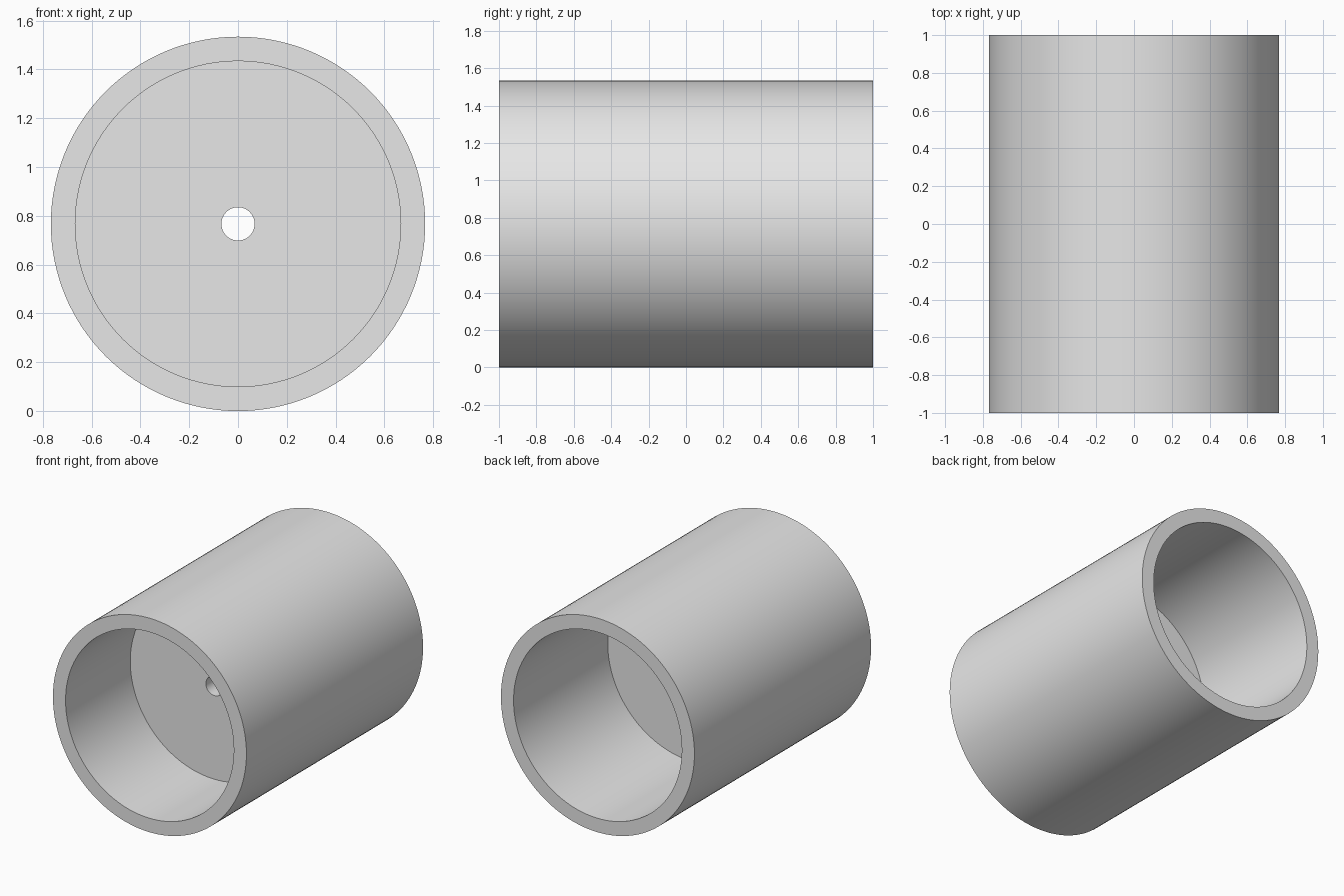
import bpy
import bmesh
from math import radians, tau
from mathutils import Vector

cube = bpy.data.objects.get("Cube")
if cube:
    bpy.data.objects.remove(cube, do_unlink=True)

OUTER, INNER, HOLE = 0.767, 0.667, 0.068   # radii
FRONT, BACK = -1.0, 1.0                    # open ends
WALL_FRONT, WALL_BACK = -0.267, -0.067     # inner partition wall
SIDES = 128

grey = bpy.data.materials.new("plain grey")
grey.use_nodes = True
grey.diffuse_color = (0.8, 0.8, 0.8, 1)
grey.node_tree.nodes["Principled BSDF"].inputs["Base Color"].default_value = (0.8, 0.8, 0.8, 1)

# Closed section (radius, y): tube wall, partition and its central hole
section = [
    (OUTER, FRONT), (OUTER, BACK),
    (INNER, BACK), (INNER, WALL_BACK),
    (HOLE, WALL_BACK), (HOLE, WALL_FRONT),
    (INNER, WALL_FRONT), (INNER, FRONT),
]

# Turn the section around the tube's axis
bm = bmesh.new()
verts = [bm.verts.new((r, y, 0)) for r, y in section]
edges = [bm.edges.new((a, b)) for a, b in zip(verts, verts[1:] + verts[:1])]
bmesh.ops.spin(bm, geom=verts + edges, cent=Vector(), axis=Vector((0, 1, 0)),
               angle=tau, steps=SIDES, use_merge=False)
bmesh.ops.remove_doubles(bm, verts=bm.verts[:], dist=0.0005)
bmesh.ops.recalc_face_normals(bm, faces=bm.faces[:])

mesh = bpy.data.meshes.new("partitioned_tube")
bm.to_mesh(mesh)
bm.free()
mesh.materials.append(grey)
tube = bpy.data.objects.new("partitioned_tube", mesh)
tube.location.z = OUTER
bpy.context.collection.objects.link(tube)

# Smooth round walls, crisp rims
bpy.ops.object.select_all(action="DESELECT")
tube.select_set(True)
bpy.context.view_layer.objects.active = tube
bpy.ops.object.shade_smooth_by_angle(angle=radians(30))
